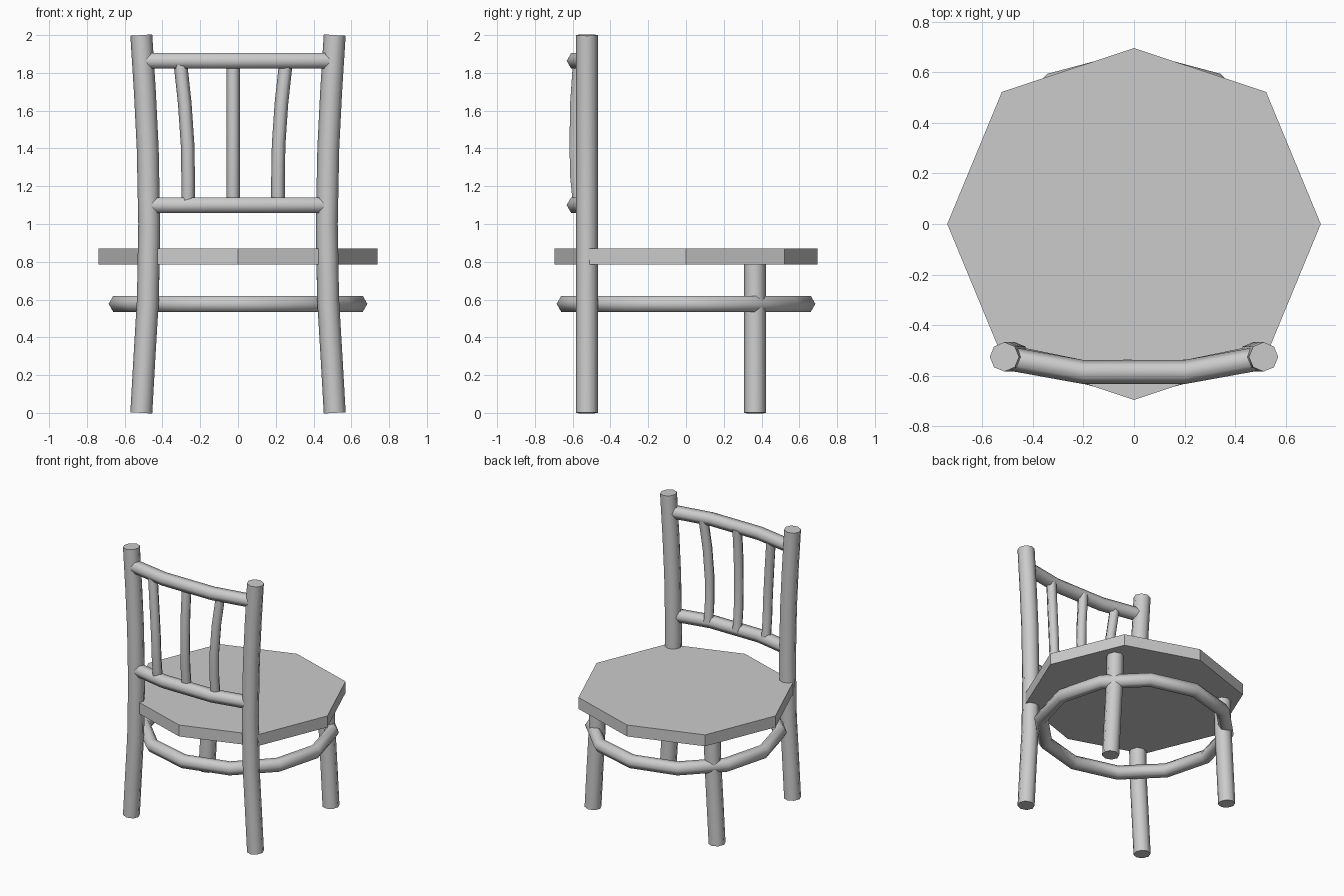
import bpy, bmesh, math
from mathutils import Vector

if "Cube" in bpy.data.objects:
    bpy.data.objects.remove(bpy.data.objects["Cube"])


def finish(bm, name):
    bmesh.ops.recalc_face_normals(bm, faces=bm.faces)
    me = bpy.data.meshes.new(name)
    bm.to_mesh(me)
    bm.free()
    ob = bpy.data.objects.new(name, me)
    bpy.context.collection.objects.link(ob)
    return ob


def rod(name, points, radius, sides, side_axis, closed=False):
    """Sweep a regular polygon along a path; smooth sides, flat caps."""
    bm = bmesh.new()
    pts = [Vector(p) for p in points]
    n = len(pts)
    rings = []
    for i, p in enumerate(pts):
        a = pts[i - 1] if closed or i > 0 else p
        b = pts[(i + 1) % n] if closed or i < n - 1 else p
        t = (b - a).normalized()
        u = t.cross(Vector(side_axis)).normalized()
        v = t.cross(u)
        ring = []
        for k in range(sides):
            w = 2 * math.pi * k / sides
            ring.append(bm.verts.new(p + radius * (u * math.cos(w) + v * math.sin(w))))
        rings.append(ring)
    for i in range(n if closed else n - 1):
        r0, r1 = rings[i], rings[(i + 1) % n]
        for k in range(sides):
            j = (k + 1) % sides
            bm.faces.new((r0[k], r0[j], r1[j], r1[k])).smooth = True
    if not closed:
        bm.faces.new(rings[0])
        bm.faces.new(rings[-1])
    return finish(bm, name)


# Seat: octagonal slab
bm = bmesh.new()
outline = [(0.738, 0), (0.522, 0.522), (0, 0.695), (-0.522, 0.522),
           (-0.738, 0), (-0.522, -0.522), (0, -0.695), (0.522, -0.522)]
base = bm.faces.new([bm.verts.new((x, y, 0.785)) for x, y in outline])
ext = bmesh.ops.extrude_face_region(bm, geom=[base])
top = [g for g in ext["geom"] if isinstance(g, bmesh.types.BMVert)]
bmesh.ops.translate(bm, verts=top, vec=(0, 0, 0.085))
if not base.is_valid or len(bm.faces) < 10:
    bm.faces.new([v for v in bm.verts if v not in top])
finish(bm, "seat")

# Tall posts on the backrest side, short legs on the other side
post = [(0.512, 0), (0.495, 0.3), (0.477, 0.6), (0.47, 1.0),
        (0.478, 1.4), (0.493, 1.7), (0.512, 2.0)]
leg = [(0.512, 0), (0.495, 0.3), (0.477, 0.6), (0.473, 0.8)]
for side, s in (("left", -1), ("right", 1)):
    rod("backrest_post_" + side, [(s * x, -0.525, z) for x, z in post], 0.058, 8, (0, 1, 0))
    rod("short_leg_" + side, [(s * x, 0.365, z) for x, z in leg], 0.058, 8, (0, 1, 0))

# Stretcher ring under the seat
ring_pts = [(0.637 * math.cos(math.pi * i / 6), 0.637 * math.sin(math.pi * i / 6), 0.577)
            for i in range(12)]
rod("stretcher_ring", ring_pts, 0.048, 6, (0, 0, 1), closed=True)

# Bowed backrest rails
for name, z, end in (("lower_rail", 1.10, 0.445), ("upper_rail", 1.864, 0.475)):
    rod(name, [(-end, -0.535, z), (-0.2, -0.585, z), (0.2, -0.585, z), (end, -0.535, z)],
        0.047, 6, (0, 0, 1))

# Curved spindles between the rails
spindle = [(0.238, -0.567, 1.10), (0.238, -0.582, 1.25), (0.241, -0.586, 1.42),
           (0.256, -0.582, 1.64), (0.280, -0.567, 1.86)]
for name, s in (("left", -1), ("middle", 0), ("right", 1)):
    rod("spindle_" + name, [(s * x - 0.026, y, z) for x, y, z in spindle], 0.036, 6, (0, 1, 0))
